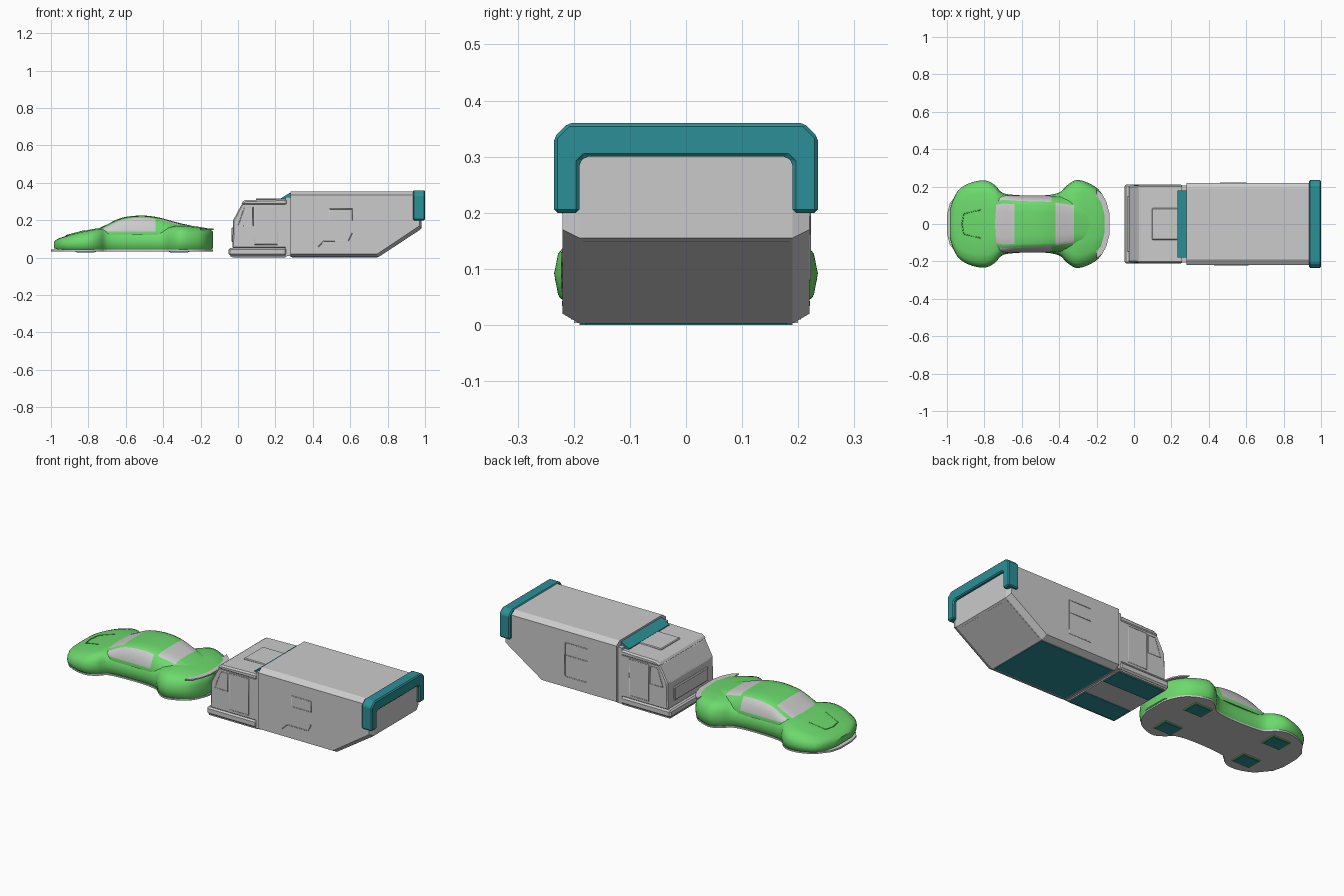
import bpy, bmesh
from mathutils import Vector

if "Cube" in bpy.data.objects:
    bpy.data.objects.remove(bpy.data.objects["Cube"])


def material(name, rgb):
    m = bpy.data.materials.new(name)
    m.diffuse_color = (*rgb, 1)
    m.use_nodes = True
    m.node_tree.nodes["Principled BSDF"].inputs["Base Color"].default_value = m.diffuse_color
    return m


GREEN = material("green_paint", (0.15, 0.70, 0.15))
TEAL = material("teal_trim", (0.025, 0.28, 0.31))


def loft(name, rings, mat=None, bevel=0, smooth=0):
    """Skin a series of equal closed rings and cap both ends."""
    bm = bmesh.new()
    rows = [[bm.verts.new(p) for p in r] for r in rings]
    n = len(rows[0])
    for a, b in zip(rows, rows[1:]):
        for i in range(n):
            j = (i + 1) % n
            bm.faces.new((a[i], a[j], b[j], b[i]))
    bm.faces.new(rows[0])
    bm.faces.new(rows[-1])
    bmesh.ops.recalc_face_normals(bm, faces=bm.faces)
    me = bpy.data.meshes.new(name)
    bm.to_mesh(me)
    bm.free()
    ob = bpy.data.objects.new(name, me)
    bpy.context.collection.objects.link(ob)
    if mat:
        me.materials.append(mat)
    if bevel:
        b = ob.modifiers.new("bevel", "BEVEL")
        b.width, b.segments = bevel, 1
    if smooth:
        bpy.ops.object.select_all(action='DESELECT')
        bpy.context.view_layer.objects.active = ob
        ob.select_set(True)
        bpy.ops.object.shade_smooth_by_angle(angle=smooth)
    return ob


def prism_y(name, prof, half, **kw):
    return loft(name, [[(x, y, z) for x, z in prof] for y in (-half, half)], **kw)


def box(name, x0, x1, y0, y1, z0, z1, **kw):
    return loft(name, [[(x0, y0, z), (x1, y0, z), (x1, y1, z), (x0, y1, z)] for z in (z0, z1)], **kw)


def seam(name, pts, closed=True, mat=None):
    """Thin panel line following points."""
    c = bpy.data.curves.new(name, 'CURVE')
    c.dimensions = '3D'
    c.bevel_depth, c.bevel_resolution = 0.0025, 0
    s = c.splines.new('POLY')
    s.points.add(len(pts) - 1)
    for q, p in zip(s.points, pts):
        q.co = (*p, 1)
    s.use_cyclic_u = closed
    if mat:
        c.materials.append(mat)
    bpy.context.collection.objects.link(bpy.data.objects.new(name, c))


def spline(keys, steps):
    """Catmull-Rom through section parameters."""
    k = [Vector(v) for v in keys]
    out = []
    for i in range(len(k) - 1):
        a, b, c, d = k[max(i - 1, 0)], k[i], k[i + 1], k[min(i + 2, len(k) - 1)]
        for s in range(steps):
            t = s / steps
            out.append(0.5 * (2 * b + (c - a) * t + (2 * a - 5 * b + 4 * c - d) * t * t
                              + (3 * b - a - 3 * c + d) * t ** 3))
    return out + [k[-1]]


def mirrored(x, half):
    """Half section (y, z) from bottom to top, mirrored in y."""
    return [(x, y, z) for y, z in half] + [(x, -y, z) for y, z in reversed(half) if y > 1e-6]


# --- Car body: x, half width, bottom, top
body = spline([(-.985, .07, .05, .085), (-.965, .135, .045, .10), (-.93, .19, .04, .113),
               (-.86, .225, .037, .135), (-.79, .232, .037, .15), (-.74, .205, .038, .158),
               (-.70, .165, .04, .158), (-.60, .153, .04, .155), (-.48, .153, .04, .155),
               (-.40, .168, .04, .16), (-.36, .205, .037, .168), (-.31, .235, .037, .175),
               (-.25, .222, .037, .17), (-.19, .185, .038, .162), (-.155, .13, .04, .154),
               (-.135, .07, .05, .14)], 3)
SIDE = [(0, 0), (.9, 0), (.97, .12), (1, .4), (.97, .65), (.88, .85), (.7, .96), (.35, 1), (0, 1)]
loft("car_body", [mirrored(x, [(w * a, b + (t - b) * f) for a, f in SIDE]) for x, w, b, t in body],
     mat=GREEN, smooth=0.7)

# --- Car cabin: x, belt half width, roof half width, roof height
cabin = spline([(-.77, .125, .115, .145), (-.70, .15, .128, .178), (-.64, .152, .125, .207),
                (-.58, .152, .122, .221), (-.50, .152, .12, .225), (-.42, .15, .115, .214),
                (-.32, .145, .10, .187), (-.19, .12, .09, .158)], 4)
cab = loft("car_cabin", [mirrored(x, [(0, .12), (b, .12), (b, .14), ((b + r) / 2 + .003, (t + .13) / 2),
           (r, t - .012), (r * .85, t - .004), (r * .5, t - .001), (0, t)]) for x, b, r, t in cabin],
           mat=GREEN, smooth=0.7)
cab.data.materials.append(None)
for p in cab.data.polygons:
    c, n = p.center, p.normal
    side = -.73 < c.x < -.44 and abs(n.y) > .55 and c.z > .143
    glass = (c.x < -.645 or -.41 < c.x < -.32) and abs(c.y) < .112 and n.z > .6
    if side or glass:
        p.material_index = 1

# --- Car floor with front splitter, tail lip and tyre patches
plan = [(-1.0, .05), (-.985, .11)] + [(s[0], s[1] * .94) for s in body[6:]]
outline = [(x, y) for x, y in plan] + [(x, -y) for x, y in reversed(plan)]
loft("car_floor", [[(x, y, z) for x, y in outline] for z in (.034, .043)])
tail = [(-.20, .185), (-.17, .16), (-.148, .12), (-.132, .06)]
lip = tail + [(x, -y) for x, y in reversed(tail)]
loft("car_tail_lip", [[(x, y, z) for x, y in lip] for z in (.148, .155)])
for s in (-1, 1):
    for x in (-.815, -.315):
        y = s * .115
        box("wheel_well", x - .055, x + .055, y - .045, y + .045, .029, .05, mat=GREEN)
        box("tyre_patch", x - .048, x + .048, y - .038, y + .038, .027, .04, mat=TEAL)
    seam("hood_seam", [(-.82, s * .075, .145), (-.91, s * .055, .121), (-.92, 0, .119)], False, GREEN)

# --- Truck living box with chamfered long edges
full = [(.28, .003), (.75, .003), (.98, .155), (.985, .345), (.975, .355), (.28, .355)]
inset = [(.28, .020), (.745, .020), (.97, .17), (.972, .33), (.968, .335), (.28, .335)]
loft("truck_box", [[(x, y, z) for x, z in p] for y, p in
                   ((-.22, inset), (-.19, full), (.19, full), (.22, inset))])
box("truck_box_underside", .29, .745, -.18, .18, 0, .01, mat=TEAL)
slope = [(.765, .012), (.97, .147), (.966, .153), (.761, .018)]
prism_y("truck_rear_slope_panel", slope, .183)

# --- Rear hoop and front roof wedge
half = [(.19, .2), (.235, .2), (.235, .335), (.21, .36)]
inner = [(-.19, .29), (-.18, .3), (.18, .3), (.19, .29)]
hoop = half + [(-y, z) for y, z in reversed(half)] + inner
loft("rear_hoop", [[(x, y, z) for y, z in hoop] for x in (.935, 1.0)], mat=TEAL, bevel=.006)
prism_y("roof_wedge", [(.23, .305), (.23, .318), (.275, .345), (.287, .345), (.287, .305)], .18, mat=TEAL)

# --- Truck cab
box("cab_bumper", -.05, .26, -.21, .21, .012, .052, bevel=.008)
box("cab_base", -.04, .26, -.2, .2, .004, .03)
prism_y("cab_body", [(-.03, .05), (-.026, .2), (.022, .29), (.265, .29), (.265, .05)], .205, bevel=.006)
prism_y("cab_roof", [(.018, .282), (.02, .298), (.04, .308), (.265, .314), (.265, .282)], .208, bevel=.01)
box("cab_rear_joint", .255, .285, -.205, .205, .01, .325)
prism_y("windshield", [(-.028, .195), (.016, .278), (.022, .275), (-.02, .19)], .175)
box("grille", -.036, -.02, -.15, .15, .085, .16, bevel=.004)
box("roof_hatch", .095, .24, -.085, .085, .30, .317, bevel=.004)
for s in (-1, 1):
    y0, y1 = sorted((s * .07, s * .19))
    box("cab_underside", -.03, .255, y0, y1, 0, .01, mat=TEAL)
    y = s * .205
    # Cab door and window lines
    seam("cab_door_seam", [(.09, y, .07), (.09, y, .275), (.21, y, .275), (.21, y, .07)])
    seam("cab_window_seam", [(0, y, .17), (.035, y, .27), (.08, y, .27), (.08, y, .17)])

# --- Side hatches on the living box
seam("side_window_seam", [(.49, -.22, .2), (.49, -.22, .26), (.61, -.22, .26), (.61, -.22, .2)])
seam("side_step_seam", [(.43, -.22, .06), (.46, -.22, .09), (.59, -.22, .09), (.61, -.22, .13)], False)
seam("side_door_seam", [(.6, .22, .08), (.6, .22, .27), (.46, .22, .27)], False)
seam("side_door_panel_seam", [(.46, .22, .08), (.6, .22, .08), (.6, .22, .2), (.46, .22, .2)], False)
